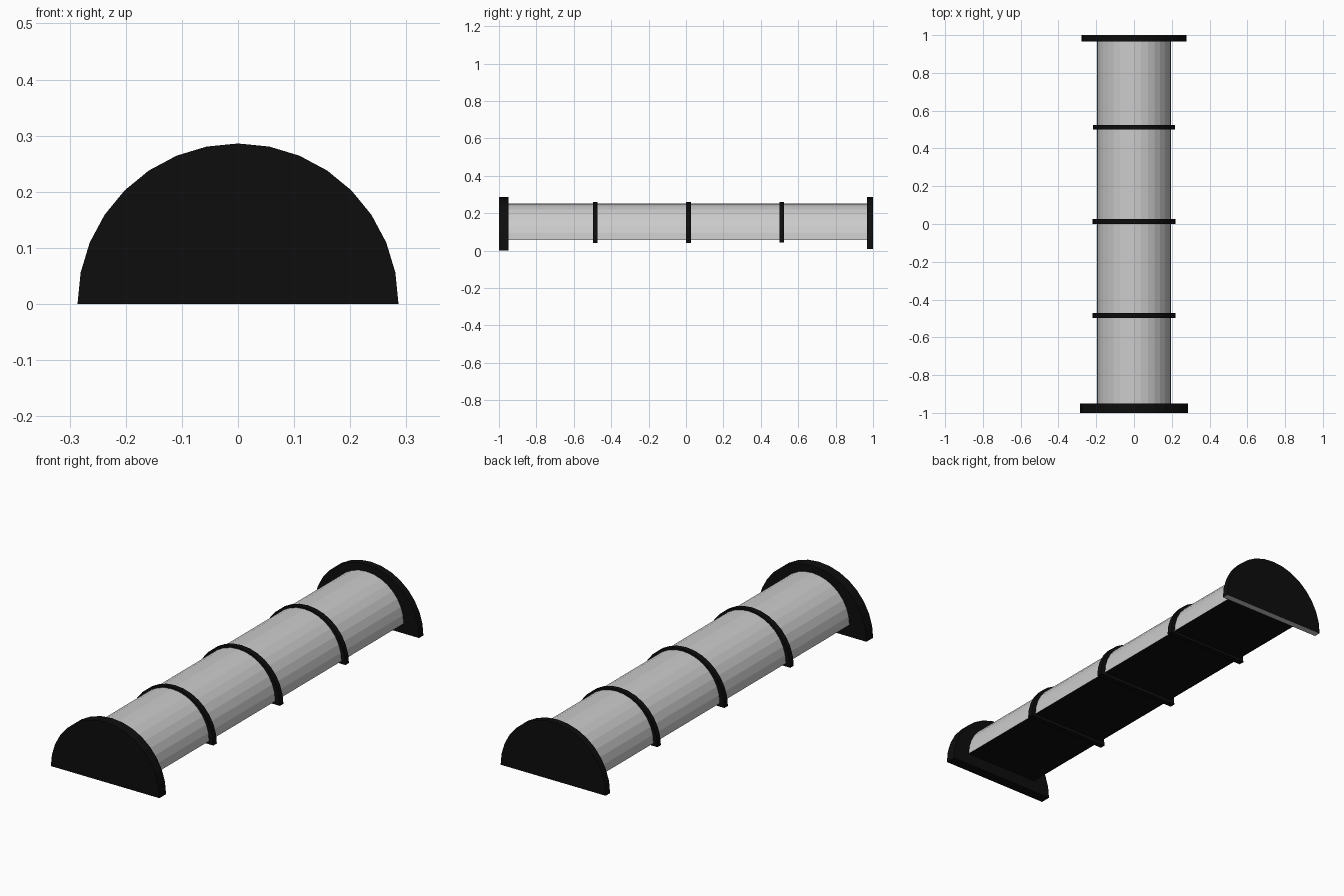
import bpy
import bmesh
from math import pi, cos, sin

if "Cube" in bpy.data.objects:
    bpy.data.objects.remove(bpy.data.objects["Cube"])

SEGMENTS = 16  # facets over the half circle

black = bpy.data.materials.new("black")
black.diffuse_color = (0.004, 0.004, 0.004, 1)
black.use_nodes = True
black.node_tree.nodes["Principled BSDF"].inputs["Base Color"].default_value = black.diffuse_color


def half_cylinder(name, radius, base, y0, y1, curved=None, flat=None):
    """Half-round solid along y; 'curved' covers arc and ends, 'flat' the underside."""
    bm = bmesh.new()
    arc = [bm.verts.new((radius * cos(pi * i / SEGMENTS), y0,
                         base + radius * sin(pi * i / SEGMENTS)))
           for i in range(SEGMENTS + 1)]
    face = bm.faces.new(arc)
    ext = bmesh.ops.extrude_face_region(bm, geom=[face], use_keep_orig=True)
    moved = [v for v in ext["geom"] if isinstance(v, bmesh.types.BMVert)]
    bmesh.ops.translate(bm, verts=moved, vec=(0, y1 - y0, 0))
    bmesh.ops.recalc_face_normals(bm, faces=bm.faces)
    for f in bm.faces:
        if f.normal.z < -0.9:
            f.material_index = 1
    mesh = bpy.data.meshes.new(name)
    bm.to_mesh(mesh)
    bm.free()
    mesh.materials.append(curved)
    mesh.materials.append(flat)
    obj = bpy.data.objects.new(name, mesh)
    bpy.context.collection.objects.link(obj)
    return obj


# Grey half-round tube with a black underside
half_cylinder("tube", 0.196, 0.056, -0.96, 0.98, None, black)

# End plates; the back one is thinner with a grey underside
half_cylinder("front_plate", 0.286, 0.0, -1.0, -0.95, black, black)
half_cylinder("back_plate", 0.277, 0.009, 0.967, 1.0, black, None)

# Three thin bands around the tube
for label, y, r, base in (("front", -0.485, 0.219, 0.041),
                          ("middle", 0.013, 0.221, 0.040),
                          ("back", 0.512, 0.217, 0.043)):
    half_cylinder(label + "_band", r, base, y - 0.013, y + 0.013, black, black)
